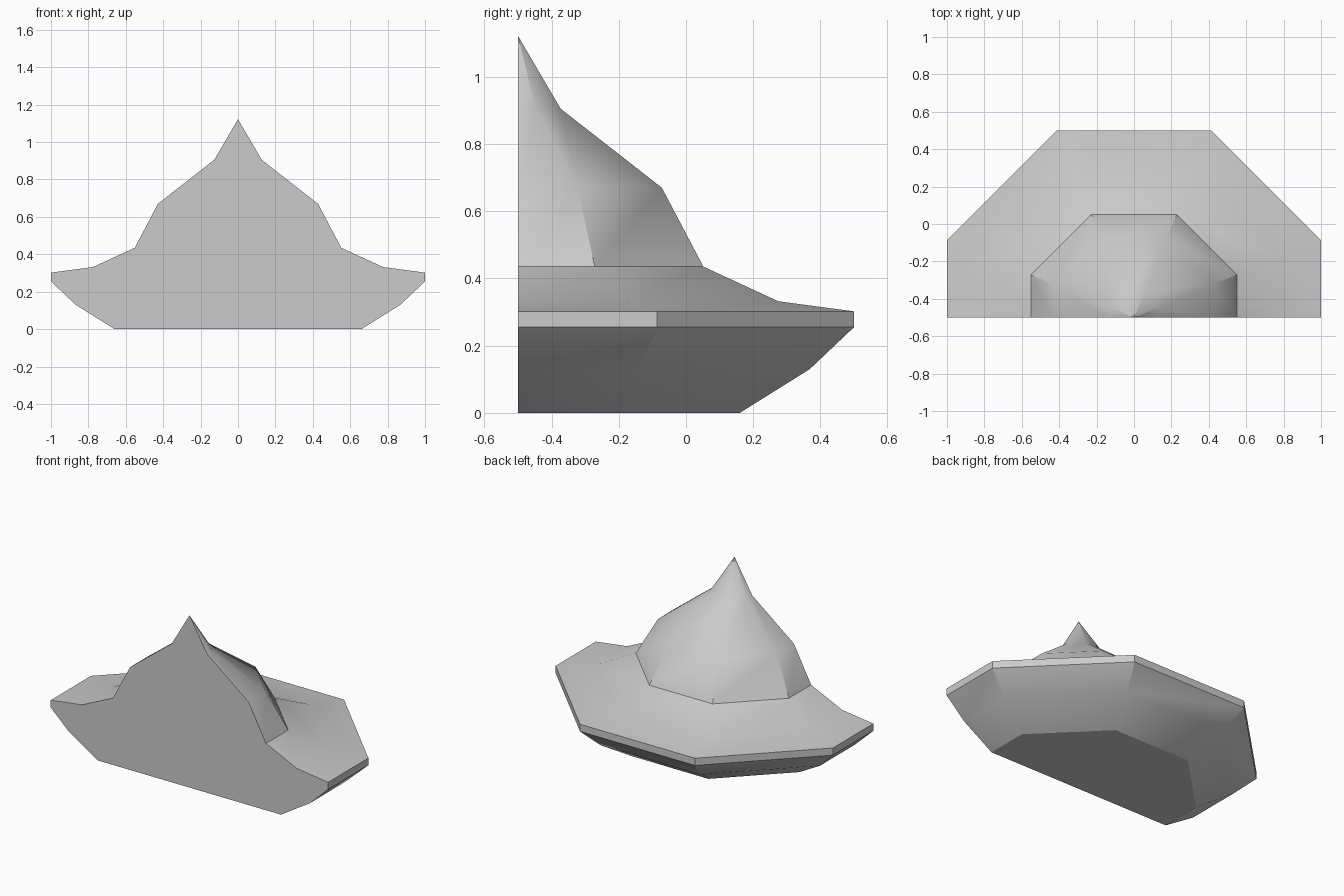
import bpy, bmesh, math

if "Cube" in bpy.data.objects:
    bpy.data.objects.remove(bpy.data.objects["Cube"])

# Profile from base to tip: (distance to flat side, height)
PROFILE = [(0.66, 0.0), (0.868, 0.13), (1.0, 0.255), (1.0, 0.302), (0.775, 0.332),
           (0.552, 0.435), (0.428, 0.67), (0.127, 0.905)]
TIP = (0, -0.5, 1.122)
T = math.tan(math.pi / 8)

bm = bmesh.new()


def half_octagon(a, z):
    right = [(a, 0), (a, a * T), (a * T, a)]
    points = right + [(-x, y) for x, y in reversed(right)]
    return [bm.verts.new((x, y - 0.5, z)) for x, y in points]


# Stacked half-octagon rings: hull, rim, brim and peak
rings = [half_octagon(a, z) for a, z in PROFILE]
for low, high in zip(rings, rings[1:]):
    for i in range(5):
        bm.faces.new((low[i], low[i + 1], high[i + 1], high[i]))

# Pointed top
tip = bm.verts.new(TIP)
for i in range(5):
    bm.faces.new((rings[-1][i], rings[-1][i + 1], tip))

# Flat base and flat front
bm.faces.new(list(reversed(rings[0])))
bm.faces.new([r[0] for r in rings] + [tip] + [r[-1] for r in reversed(rings)])
bmesh.ops.recalc_face_normals(bm, faces=bm.faces)

mesh = bpy.data.meshes.new("half_octagonal_peaked_body")
bm.to_mesh(mesh)
bm.free()
body = bpy.data.objects.new("half_octagonal_peaked_body", mesh)
bpy.context.collection.objects.link(body)

# Soft shading across the shallow bends
bpy.context.view_layer.objects.active = body
body.select_set(True)
bpy.ops.object.shade_smooth_by_angle(angle=math.radians(30))
